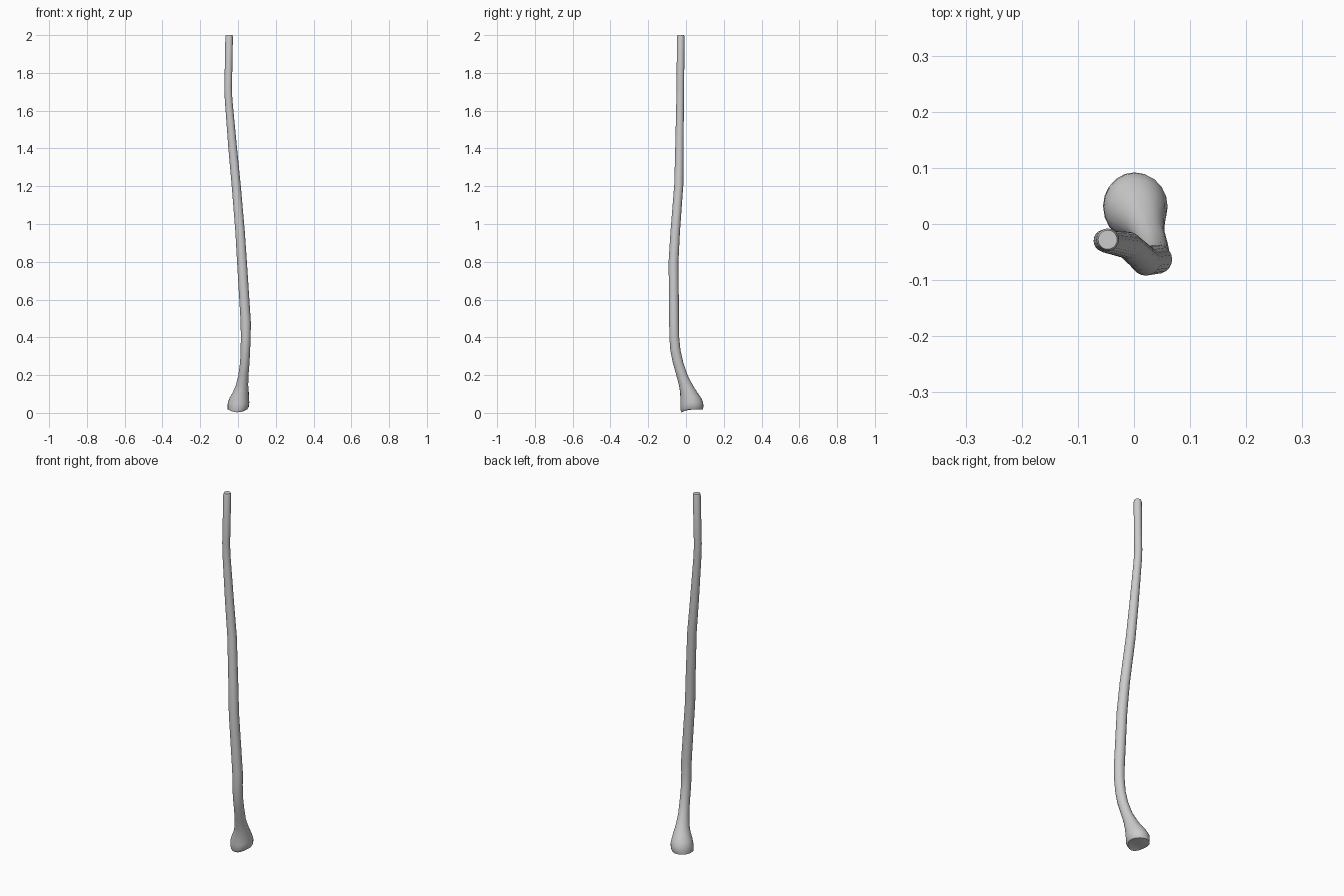
import bpy, bmesh, math

SIDES = 20
# centre x, centre y, height, radius x, radius y, front dip
SECTIONS = [
    (-0.005, 0.042, 0.017, 0.043, 0.042, 0.0),
    (-0.003, 0.033, 0.019, 0.052, 0.056, 0.016),
    (0.001, 0.031, 0.032, 0.056, 0.061, 0.015),
    (0.003, 0.031, 0.055, 0.057, 0.060, 0.008),
    (0.007, 0.025, 0.080, 0.051, 0.055, 0.0),
    (0.015, 0.014, 0.110, 0.042, 0.045, 0.0),
    (0.021, 0.000, 0.145, 0.033, 0.037, 0.0),
    (0.028, -0.020, 0.195, 0.027, 0.030, 0.0),
    (0.036, -0.042, 0.265, 0.025, 0.028, 0.0),
    (0.039, -0.056, 0.330, 0.025, 0.027, 0.0),
    (0.041, -0.062, 0.400, 0.026, 0.026, 0.0),
    (0.041, -0.063, 0.480, 0.027, 0.026, 0.0),
    (0.021, -0.066, 0.800, 0.026, 0.026, 0.0),
    (0.011, -0.057, 0.960, 0.025, 0.025, 0.0),
    (-0.010, -0.038, 1.210, 0.024, 0.024, 0.0),
    (-0.028, -0.035, 1.400, 0.023, 0.022, 0.0),
    (-0.050, -0.031, 1.660, 0.020, 0.020, 0.0),
    (-0.052, -0.030, 1.720, 0.020, 0.020, 0.0),
    (-0.047, -0.028, 1.990, 0.020, 0.020, 0.0),
    (-0.047, -0.028, 2.000, 0.017, 0.017, 0.0),
]

# Bent shaft flaring into a knob with a small lip at the front
bm = bmesh.new()
rings = []
for cx, cy, z, rx, ry, dip in SECTIONS:
    ring = []
    for i in range(SIDES):
        a = 2 * math.pi * i / SIDES
        front = max(0.0, -math.sin(a)) ** 2
        ring.append(bm.verts.new((cx + rx * math.cos(a), cy + ry * math.sin(a), z - dip * front)))
    rings.append(ring)
for low, high in zip(rings, rings[1:]):
    for i in range(SIDES):
        j = (i + 1) % SIDES
        bm.faces.new((low[i], low[j], high[j], high[i]))

# Flat ends
bm.faces.new(rings[0][::-1])
bm.faces.new(rings[-1])
bmesh.ops.recalc_face_normals(bm, faces=bm.faces)
mesh = bpy.data.meshes.new("wooden_stick")
bm.to_mesh(mesh)
bm.free()
stick = bpy.data.objects.new("wooden_stick", mesh)
bpy.context.collection.objects.link(stick)
bpy.context.view_layer.objects.active = stick
stick.select_set(True)
bpy.ops.object.shade_smooth_by_angle(angle=math.radians(40))
